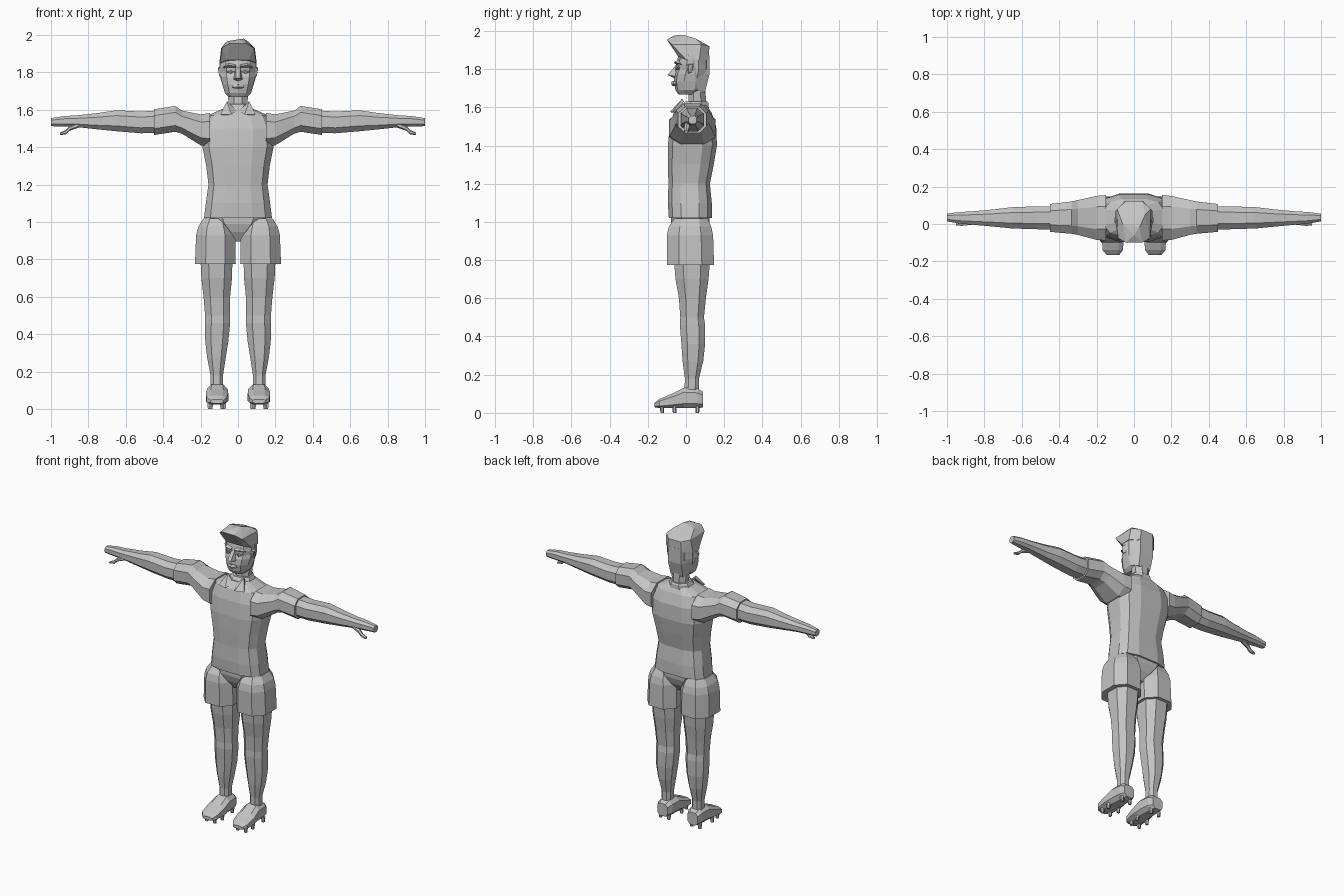
import bpy, bmesh, math

grey = bpy.data.materials.new("plain_grey")
grey.diffuse_color = (0.55, 0.55, 0.55, 1)


def finish(bm, name, mirror):
    bmesh.ops.recalc_face_normals(bm, faces=bm.faces)
    me = bpy.data.meshes.new(name)
    bm.to_mesh(me)
    bm.free()
    me.materials.append(grey)
    ob = bpy.data.objects.new(name, me)
    bpy.context.collection.objects.link(ob)
    if mirror:
        m = ob.modifiers.new("Mirror", 'MIRROR')
        m.use_mirror_merge = False
    return ob


def outline(n, p):
    """Unit rounded-box outline with n corners, flat sides facing the axes."""
    pts = []
    for i in range(n):
        a = 2 * math.pi * (i + 0.5) / n
        c, s = math.cos(a), math.sin(a)
        pts.append((math.copysign(abs(c) ** (2 / p), c), math.copysign(abs(s) ** (2 / p), s)))
    mx, my = max(q[0] for q in pts), max(q[1] for q in pts)
    return [(u / mx, v / my) for u, v in pts]


def loft(name, axis, rings, n=8, p=2.5, mirror=False):
    """Skin cross-sections (t, a0, a1, b0, b1) along an axis."""
    bm = bmesh.new()
    loops = []
    for t, a0, a1, b0, b1 in rings:
        loop = []
        for u, v in outline(n, p):
            a = (a0 + a1) / 2 + u * (a1 - a0) / 2
            b = (b0 + b1) / 2 + v * (b1 - b0) / 2
            co = {'x': (t, a, b), 'y': (a, t, b), 'z': (a, b, t)}[axis]
            loop.append(bm.verts.new(co))
        loops.append(loop)
    for l0, l1 in zip(loops, loops[1:]):
        for i in range(n):
            j = (i + 1) % n
            bm.faces.new((l0[i], l0[j], l1[j], l1[i]))
    bm.faces.new(loops[0])
    bm.faces.new(loops[-1])
    return finish(bm, name, mirror)


def sym(rows):
    """Rings centred on x = 0 from (z, half_width, y0, y1)."""
    return [(z, -h, h, y0, y1) for z, h, y0, y1 in rows]


def hull(name, pts, mirror=False):
    bm = bmesh.new()
    for q in pts:
        bm.verts.new(q)
    bmesh.ops.convex_hull(bm, input=bm.verts)
    return finish(bm, name, mirror)


# Shirt body and sleeves
loft("shirt_body", 'z', sym([
    (1.02, .182, -.09, .135), (1.10, .172, -.095, .135), (1.20, .158, -.092, .125),
    (1.30, .17, -.095, .145), (1.40, .19, -.095, .162), (1.50, .19, -.085, .158),
    (1.57, .16, -.065, .135), (1.61, .07, -.03, .11)]), n=12, p=3)
loft("sleeve", 'x', [
    (.15, -.088, .155, 1.40, 1.582), (.20, -.085, .15, 1.41, 1.575),
    (.30, -.058, .128, 1.472, 1.595), (.335, -.052, .12, 1.482, 1.62),
    (.45, -.042, .107, 1.465, 1.602)], p=2.6, mirror=True)

# Arms, fingers and thumbs
loft("arm", 'x', [
    (.43, -.03, .095, 1.476, 1.596), (.52, -.028, .094, 1.474, 1.59),
    (.65, -.024, .09, 1.485, 1.597), (.75, -.014, .078, 1.495, 1.582),
    (.86, -.004, .068, 1.507, 1.57), (.93, .002, .064, 1.51, 1.566),
    (1.0, .014, .056, 1.512, 1.555)], mirror=True)
loft("thumb", 'x', [
    (.85, -.002, .03, 1.505, 1.535), (.90, -.008, .018, 1.488, 1.512),
    (.92, -.01, .014, 1.468, 1.492), (.952, -.008, .01, 1.464, 1.478)], n=6, p=2, mirror=True)

# Collar band and pointed flaps
loft("collar_band", 'z', sym([
    (1.585, .085, -.04, .12), (1.62, .068, -.015, .118), (1.63, .062, -.005, .112)]), p=2)
hull("collar_flap", [
    (.005, -.04, 1.595), (.06, -.02, 1.645), (.095, -.07, 1.575), (.035, -.085, 1.575),
    (.06, -.01, 1.63), (.08, -.055, 1.57)], mirror=True)

# Neck and head
loft("neck", 'z', sym([
    (1.57, .06, -.005, .105), (1.63, .05, .012, .105), (1.72, .058, .015, .1)]), p=2)
loft("head", 'z', sym([
    (1.668, .05, -.04, .05), (1.69, .07, -.055, .092), (1.735, .083, -.064, .105),
    (1.775, .092, -.06, .118), (1.80, .094, -.048, .12), (1.825, .095, -.052, .12),
    (1.87, .097, -.04, .12), (1.90, .09, -.03, .115)]), n=10, p=2.3)

# Swept hair, sideburns and back of the hair
hull("hair", [(s * x, y, z) for s in (1, -1) for x, y, z in [
    (.06, -.04, 1.865), (.098, .0, 1.85), (.1, .07, 1.85), (.05, .121, 1.85),
    (.085, -.075, 1.93), (.045, -.1, 1.955), (.09, .08, 1.93), (.045, .122, 1.92)]]
    + [(.03, -.015, 1.98), (.0, -.06, 1.976), (-.06, .0, 1.966), (.06, .05, 1.96)])
hull("hair_back", [(s * x, y, z) for s in (1, -1) for x, y, z in [
    (.1, .035, 1.86), (.098, .045, 1.78), (.07, .06, 1.69), (.045, .098, 1.675),
    (.05, .122, 1.77), (.05, .122, 1.87)]])

# Face details
hull("nose", [(-.012, -.05, 1.825), (.012, -.05, 1.825), (-.024, -.055, 1.762), (.024, -.055, 1.762),
              (-.012, -.096, 1.77), (.012, -.096, 1.77), (0, -.06, 1.752)])
hull("brow", [(.012, -.045, 1.84), (.012, -.064, 1.832), (.05, -.06, 1.838), (.08, -.03, 1.828),
              (.05, -.04, 1.85), (.012, -.045, 1.822), (.075, -.02, 1.82)], mirror=True)
hull("eye", [(.02, -.045, 1.803), (.035, -.056, 1.81), (.055, -.052, 1.803), (.065, -.035, 1.803),
             (.04, -.054, 1.793), (.04, -.03, 1.803)], mirror=True)
loft("lips", 'z', sym([(1.712, .022, -.07, -.03), (1.722, .034, -.078, -.03),
                       (1.738, .02, -.074, -.03)]), n=6, p=2)
hull("ear", [(.088, .01, 1.775), (.1, .015, 1.78), (.108, .03, 1.825), (.108, .012, 1.82),
             (.09, .0, 1.825), (.09, .045, 1.83), (.092, .035, 1.785)], mirror=True)

# Pelvis and shorts
loft("pelvis", 'z', sym([
    (.895, .03, -.03, .07), (.945, .07, -.062, .105), (.99, .13, -.078, .122),
    (1.035, .16, -.08, .125)]), p=3)
loft("shorts_leg", 'z', [
    (.775, .012, .23, -.1, .147), (.93, .015, .224, -.1, .142), (.975, .03, .212, -.09, .132),
    (1.018, .05, .185, -.06, .112)], p=2.4, mirror=True)

# Legs
loft("leg", 'z', [
    (.09, .08, .146, -.008, .066), (.18, .08, .147, -.006, .068), (.27, .066, .164, -.018, .09),
    (.36, .052, .175, -.024, .1), (.46, .042, .177, -.032, .1), (.50, .044, .176, -.03, .094),
    (.60, .042, .184, -.037, .104), (.70, .032, .196, -.055, .118),
    (.79, .03, .2, -.062, .125)], mirror=True)

# Shoes and studs
loft("shoe", 'y', [
    (-.165, .078, .146, .03, .052), (-.14, .06, .168, .025, .072), (-.07, .052, .172, .025, .102),
    (-.01, .055, .165, .025, .132), (.06, .06, .16, .025, .128), (.09, .075, .15, .028, .11)],
    p=3, mirror=True)
for i, (x, y) in enumerate([(.085, -.125), (.145, -.125), (.075, -.06), (.152, -.06),
                            (.085, .06), (.145, .06)]):
    loft(f"stud_{i + 1}", 'z', [(0, x - .009, x + .009, y - .009, y + .009),
                                (.035, x - .012, x + .012, y - .012, y + .012)],
         n=6, p=2, mirror=True)
